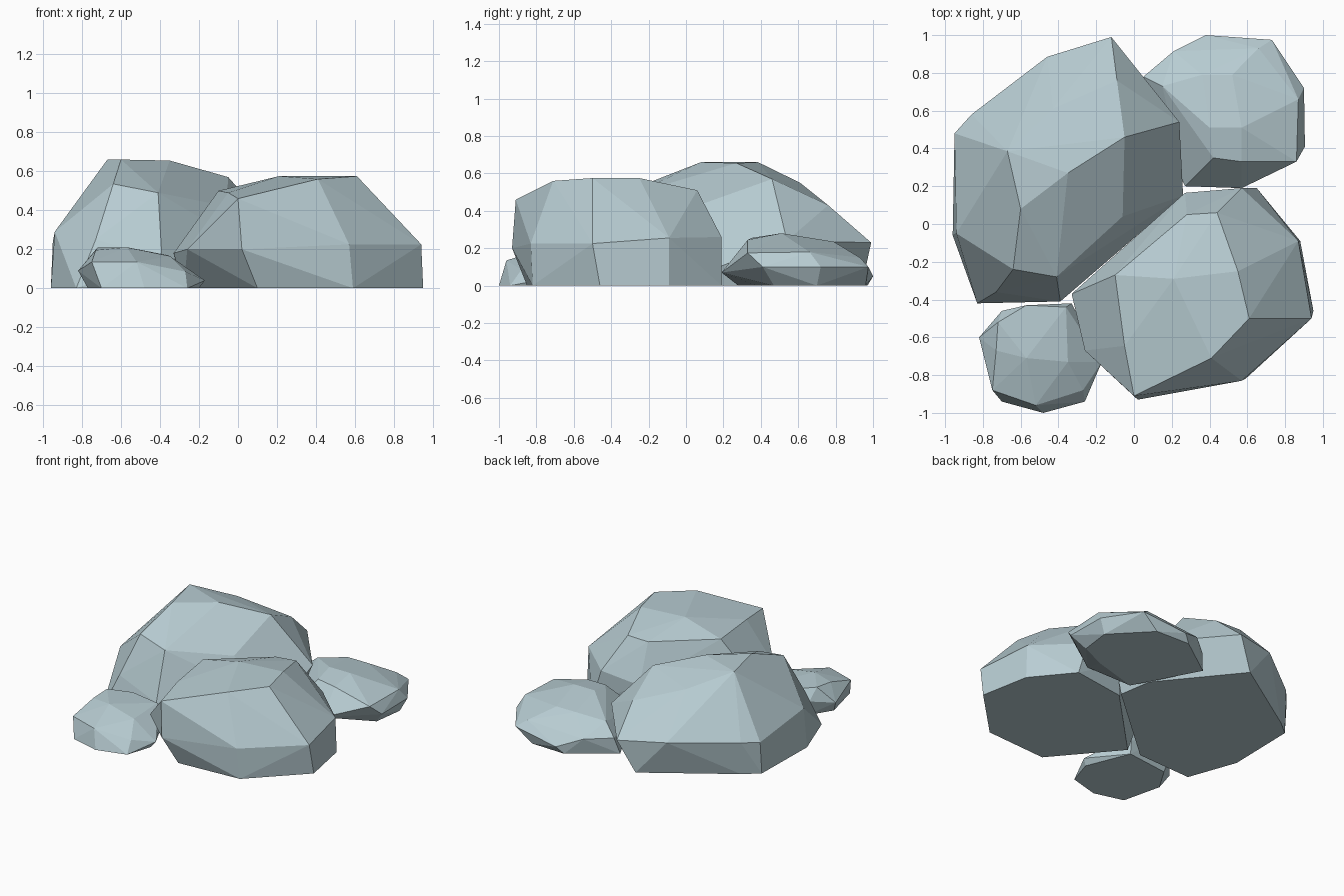
import bpy, bmesh

# One pale blue-grey stone colour
stone = bpy.data.materials.new("pale stone")
stone.diffuse_color = (0.48, 0.61, 0.65, 1)


def rock(name, base, belt, crown):
    """Faceted boulder: convex hull over a flat foot, a widest belt and a crown."""
    bm = bmesh.new()
    for x, y in base:
        bm.verts.new((x, y, 0))
    for p in belt + crown:
        bm.verts.new(p)
    res = bmesh.ops.convex_hull(bm, input=bm.verts[:])
    loose = {g for g in res["geom_interior"] + res["geom_unused"]
             if isinstance(g, bmesh.types.BMVert)}
    bmesh.ops.delete(bm, geom=list(loose), context='VERTS')
    # merge nearly coplanar triangles into broad facets
    bmesh.ops.dissolve_limit(bm, angle_limit=0.06, verts=bm.verts[:], edges=bm.edges[:])
    bmesh.ops.recalc_face_normals(bm, faces=bm.faces[:])
    me = bpy.data.meshes.new(name)
    bm.to_mesh(me)
    bm.free()
    me.materials.append(stone)
    ob = bpy.data.objects.new(name, me)
    bpy.context.collection.objects.link(ob)
    return ob


# Tall boulder, back left
rock("tall_boulder",
     [(-.95, .46), (-.84, .55), (-.24, .94), (.2, .4), (.24, .15), (-.39, -.40), (-.83, -.42), (-.96, -.06)],
     [(-.95, .48, .24), (-.86, .58, .25), (-.46, .885, .26), (-.12, .99, .23), (.24, .54, .24),
      (.26, .15, .09), (-.39, -.41, .15), (-.73, -.36, .25), (-.94, -.05, .29)],
     [(-.67, .385, .66), (-.60, .08, .66), (-.35, .27, .655), (-.05, .46, .57), (-.09, .76, .43),
      (-.43, .61, .55), (-.64, -.24, .535), (-.41, -.28, .49), (-.06, .04, .42)])

# Broad boulder, front right
rock("broad_boulder",
     [(.95, -.46), (.59, -.82), (.10, -.85), (-.28, -.40), (.24, .13), (.65, .19), (.88, -.09)],
     [(.94, -.5, .225), (.57, -.83, .225), (.02, -.93, .2), (-.26, -.67, .2), (.87, -.09, .255),
      (.57, .19, .26), (.27, .165, .22), (-.33, -.37, .18)],
     [(0, -.91, .46), (.41, -.71, .56), (.61, -.5, .575), (.55, -.25, .575), (.21, -.29, .575),
      (.44, .06, .51), (.28, .05, .5), (-.05, -.645, .49), (-.1, -.27, .5)])

# Low rock, back right
rock("low_rock",
     [(.85, .70), (.6, .96), (.33, .97), (.02, .75), (.27, .28), (.62, .38), (.82, .47)],
     [(.27, .2, .07), (.57, .19, .07), (.86, .33, .175), (.905, .41, .1), (.9, .72, .1),
      (.73, .975, .1), (.38, 1.0, .05), (.21, .915, .12), (.05, .78, .12)],
     [(.57, .51, .28), (.40, .51, .28), (.42, .35, .255), (.57, .33, .245), (.87, .66, .18),
      (.66, .93, .15), (.52, .79, .235), (.36, .79, .235), (.15, .73, .2)])

# Small rock, front left
rock("small_rock",
     [(-.77, -.65), (-.70, -.94), (-.48, -1.0), (-.26, -.94), (-.2, -.75), (-.33, -.43), (-.66, -.47)],
     [(-.82, -.6, .09), (-.75, -.88, .135), (-.52, -.96, .135), (-.27, -.88, .085), (-.17, -.73, .04),
      (-.7, -.46, .12), (-.33, -.42, .1)],
     [(-.72, -.52, .21), (-.73, -.67, .195), (-.57, -.71, .21), (-.35, -.73, .165),
      (-.57, -.43, .19), (-.36, -.44, .17)])
